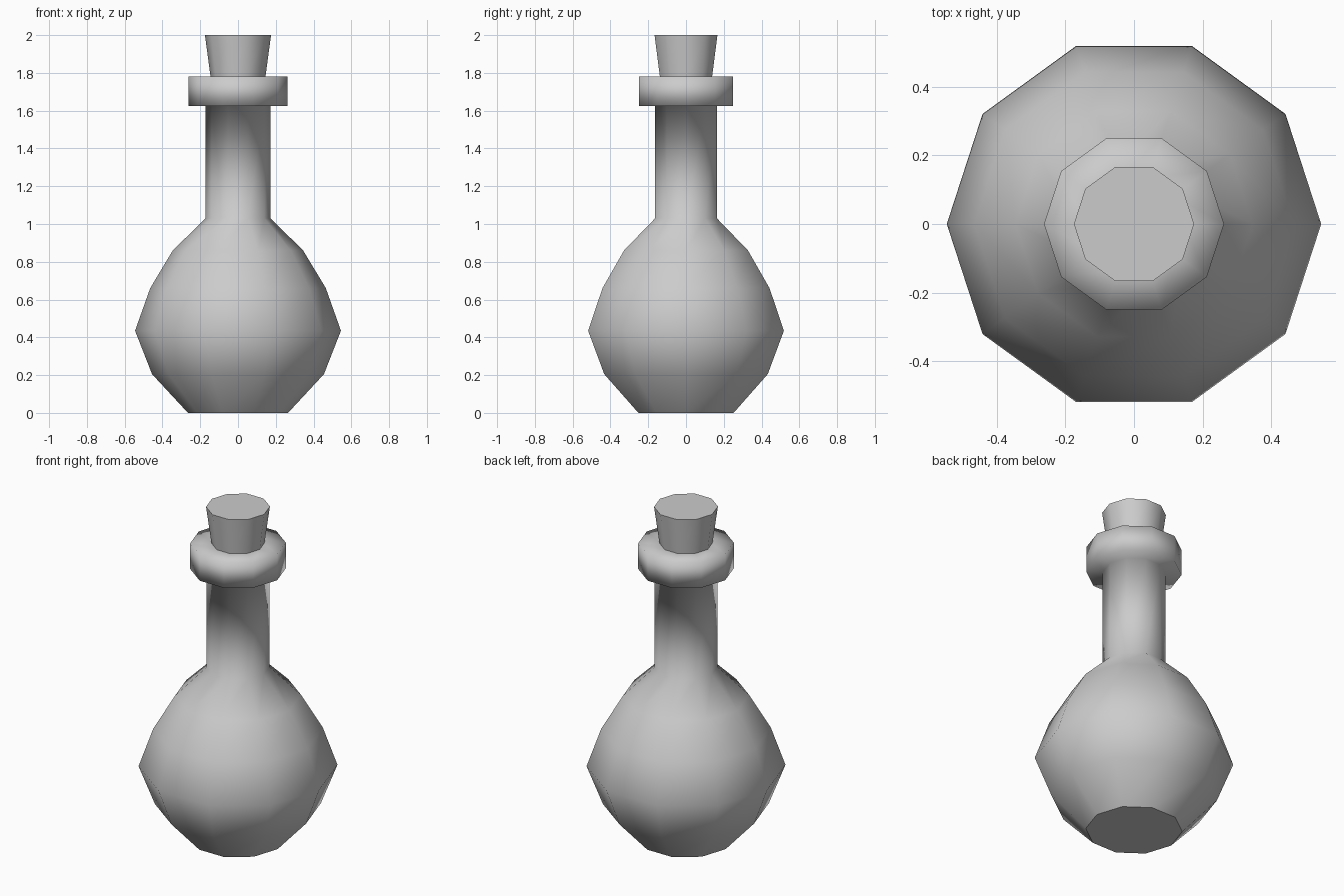
import bpy, bmesh
from math import cos, sin, tau

if "Cube" in bpy.data.objects:
    bpy.data.objects.remove(bpy.data.objects["Cube"])

SIDES = 10


def lathe(name, profile, cap_bottom=False, cap_top=False):
    """Revolve (radius, z) points into a smooth shell with optional flat caps."""
    bm = bmesh.new()
    rings = [[bm.verts.new((r * cos(tau * i / SIDES), r * sin(tau * i / SIDES), z))
              for i in range(SIDES)] for r, z in profile]
    for low, high in zip(rings, rings[1:]):
        for i in range(SIDES):
            j = (i + 1) % SIDES
            bm.faces.new((low[i], low[j], high[j], high[i])).smooth = True
    if cap_bottom:
        bm.faces.new(rings[0][::-1])
    if cap_top:
        bm.faces.new(rings[-1])
    mesh = bpy.data.meshes.new(name)
    bm.to_mesh(mesh)
    bm.free()
    obj = bpy.data.objects.new(name, mesh)
    bpy.context.collection.objects.link(obj)
    return obj


# Bottle: flat base, round belly, straight neck and thick lip
lathe("bottle", [(0.265, 0), (0.455, 0.205), (0.545, 0.435), (0.465, 0.66),
                 (0.345, 0.86), (0.172, 1.03), (0.172, 1.625),
                 (0.262, 1.625), (0.262, 1.78), (0.142, 1.78)], cap_bottom=True)

# Cork: tapered stopper seated in the lip
lathe("cork", [(0.144, 1.77), (0.175, 2.0)], cap_bottom=True, cap_top=True)
